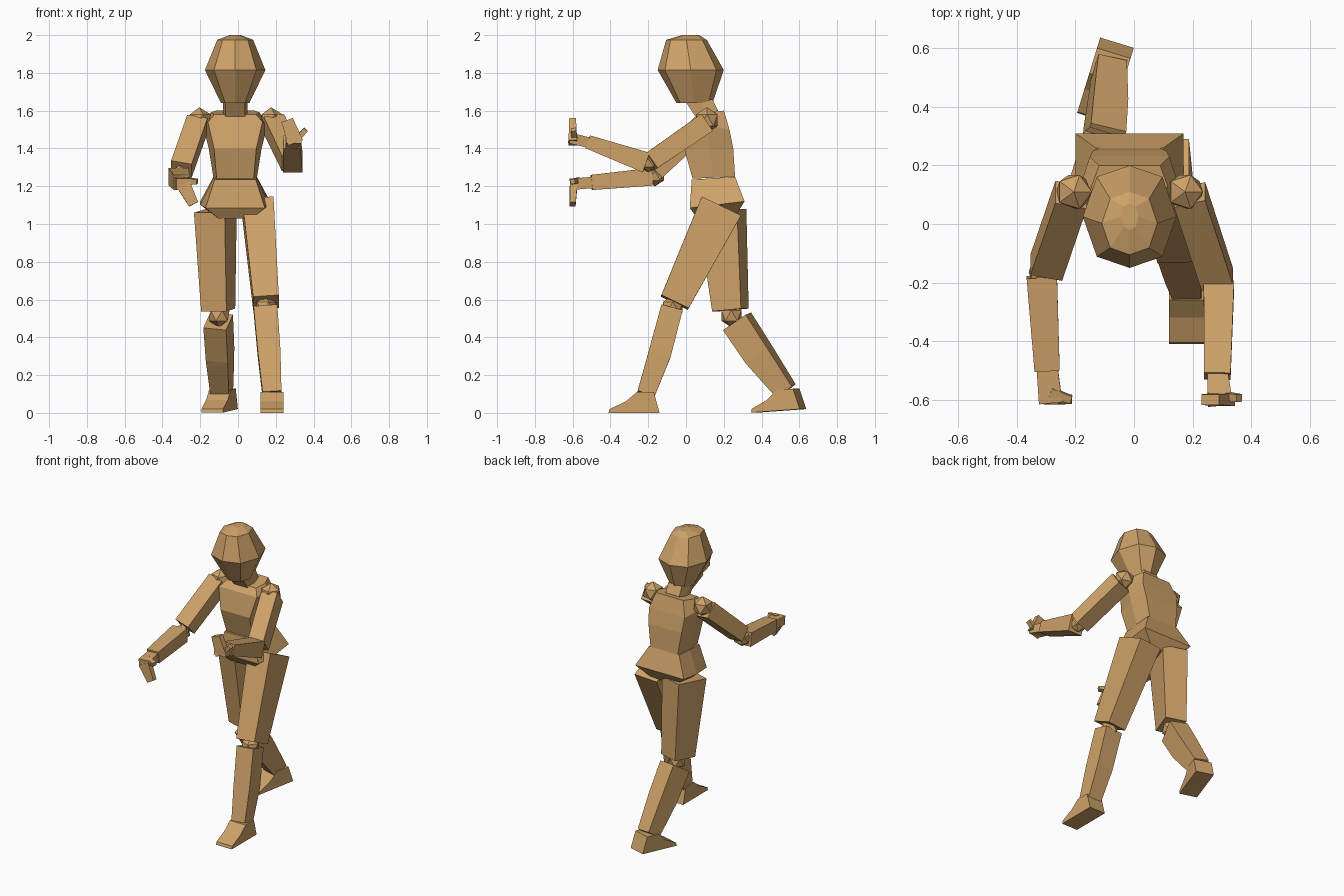
import bpy, bmesh, math
from mathutils import Vector, Matrix

if "Cube" in bpy.data.objects:
    bpy.data.objects.remove(bpy.data.objects["Cube"], do_unlink=True)

wood = bpy.data.materials.new("tan_wood")
wood.use_nodes = True
COLOUR = (0.62, 0.36, 0.14, 1)
wood.diffuse_color = COLOUR
wood.node_tree.nodes["Principled BSDF"].inputs["Base Color"].default_value = COLOUR

YAW = math.radians(-17)
TURNED = (math.cos(YAW), math.sin(YAW), 0)
MID = -0.015


def finish(name, bm):
    bmesh.ops.recalc_face_normals(bm, faces=bm.faces)
    mesh = bpy.data.meshes.new(name)
    bm.to_mesh(mesh)
    bm.free()
    mesh.materials.append(wood)
    obj = bpy.data.objects.new(name, mesh)
    bpy.context.collection.objects.link(obj)
    return obj


def loft(name, rings):
    """Skin a stack of equal-sized point rings and cap both ends."""
    bm = bmesh.new()
    loops = [[bm.verts.new(p) for p in ring] for ring in rings]
    n = len(loops[0])
    for a, b in zip(loops, loops[1:]):
        for i in range(n):
            j = (i + 1) % n
            bm.faces.new((a[i], a[j], b[j], b[i]))
    bm.faces.new(loops[0])
    bm.faces.new(loops[-1])
    return finish(name, bm)


def limb(name, stations, side=(1, 0, 0)):
    """Four-sided bar through (centre, half width, half depth) stations."""
    centres = [Vector(s[0]) for s in stations]
    rings = []
    for i, (c, w, d) in enumerate(stations):
        axis = (centres[min(i + 1, len(centres) - 1)] - centres[max(i - 1, 0)]).normalized()
        s = Vector(side)
        s = (s - axis * s.dot(axis)).normalized()
        depth = axis.cross(s)
        rings.append([centres[i] + s * w * a + depth * d * b
                      for a, b in ((-1, -1), (1, -1), (1, 1), (-1, 1))])
    return loft(name, rings)


def joint(name, centre, radius):
    bm = bmesh.new()
    bmesh.ops.create_icosphere(bm, subdivisions=1, radius=radius,
                               matrix=Matrix.Translation(centre))
    return finish(name, bm)


def hexagon(hw, y0, y1, z0, z1, front, back):
    """Body section: narrower front and back edges, tilted from z0 to z1."""
    ym, zm = (y0 + y1) / 2, (z0 + z1) / 2
    half = [(front * hw, y0, z0), (hw, ym, zm), (back * hw, y1, z1)]
    return ([(MID + x, y, z) for x, y, z in half]
            + [(MID - x, y, z) for x, y, z in reversed(half)])


def octagon(hw, y0, y1, z):
    """Head section with a centre point front and back."""
    ym, r = (y0 + y1) / 2, (y1 - y0) / 2
    half = [(0, y0), (hw * .7, ym - r * .78), (hw, ym), (hw * .7, ym + r * .78), (0, y1)]
    return ([(MID + x, y, z) for x, y in half]
            + [(MID - x, y, z) for x, y in reversed(half[1:-1])])


def foot(name, ankle, yaw, pitch):
    profile = [(-.195, 0), (-.19, .02), (-.105, .06), (-.045, .11), (.045, .11), (.075, 0)]
    obj = loft(name, [[(x, y, z) for y, z in profile] for x in (-.06, .06)])
    obj.data.transform(Matrix.Translation(ankle) @ Matrix.Rotation(yaw, 4, 'Z')
                       @ Matrix.Rotation(pitch, 4, 'X'))


# Head and neck
loft("head", [octagon(.075, -.05, .14, 1.64), octagon(.16, -.15, .2, 1.815),
              octagon(.095, -.105, .11, 1.975), octagon(.03, -.02, .07, 2.0)])
loft("neck", [hexagon(.065, .05, .17, 1.57, 1.6, .8, .8),
              hexagon(.065, 0, .14, 1.645, 1.66, .8, .8)])

# Torso and pelvis
loft("torso", [hexagon(.115, .035, .26, 1.24, 1.25, .85, .9),
               hexagon(.14, -.01, .25, 1.4, 1.4, .8, .9),
               hexagon(.17, .02, .23, 1.54, 1.5, .85, .8),
               hexagon(.13, .06, .2, 1.58, 1.6, .85, .8)])
loft("pelvis", [hexagon(.115, .03, .26, 1.235, 1.25, .95, 1),
                hexagon(.185, .02, .31, 1.085, 1.12, .85, 1),
                hexagon(.1, .06, .26, 1.03, 1.04, .9, .9)])

# Left leg, stepping forward
limb("left_thigh", [((.105, .185, 1.09), .083, .115), ((.148, -.06, .585), .068, .08)])
joint("left_knee", (.145, -.07, .56), .062)
limb("left_shin", [((.145, -.075, .555), .063, .058), ((.165, -.14, .31), .06, .06),
                   ((.18, -.212, .1), .05, .047)])
foot("left_foot", (.18, -.215, 0), 0, 0)

# Right leg, trailing and turned out
limb("right_thigh", [((-.12, .19, 1.07), .085, .11), ((-.105, .235, .545), .07, .08)], TURNED)
joint("right_knee", (-.1, .24, .515), .062)
limb("right_shin", [((-.105, .27, .485), .062, .075), ((-.095, .385, .31), .06, .072),
                    ((-.085, .53, .115), .05, .052)], TURNED)
foot("right_foot", (-.08, .548, .015), YAW, math.radians(4))

# Left arm, hand raised
joint("left_shoulder", (.175, .11, 1.55), .068)
limb("left_upper_arm", [((.19, .1, 1.53), .055, .055), ((.285, -.19, 1.33), .055, .05)])
joint("left_elbow", (.285, -.2, 1.325), .052)
limb("left_forearm", [((.29, -.21, 1.325), .052, .055), ((.285, -.52, 1.435), .045, .036)])
limb("left_palm", [((.285, -.51, 1.43), .035, .028), ((.295, -.615, 1.455), .042, .028)])
limb("left_fingers", [((.305, -.6, 1.43), .042, .022), ((.26, -.6, 1.55), .032, .018)])
limb("left_thumb", [((.31, -.59, 1.45), .016, .016), ((.36, -.595, 1.5), .013, .013)])

# Right arm, hand lowered
joint("right_shoulder", (-.205, .11, 1.55), .068)
limb("right_upper_arm", [((-.215, .1, 1.53), .055, .055), ((-.3, -.15, 1.29), .056, .05)])
joint("right_elbow", (-.31, -.165, 1.255), .056)
limb("right_forearm", [((-.315, -.18, 1.25), .052, .047), ((-.297, -.5, 1.22), .043, .04)])
limb("right_palm", [((-.297, -.49, 1.22), .036, .03), ((-.285, -.61, 1.21), .04, .03)])
limb("right_fingers", [((-.29, -.595, 1.21), .038, .02), ((-.235, -.6, 1.105), .026, .016)])
limb("right_thumb", [((-.285, -.575, 1.23), .016, .016), ((-.215, -.6, 1.225), .013, .013)])
